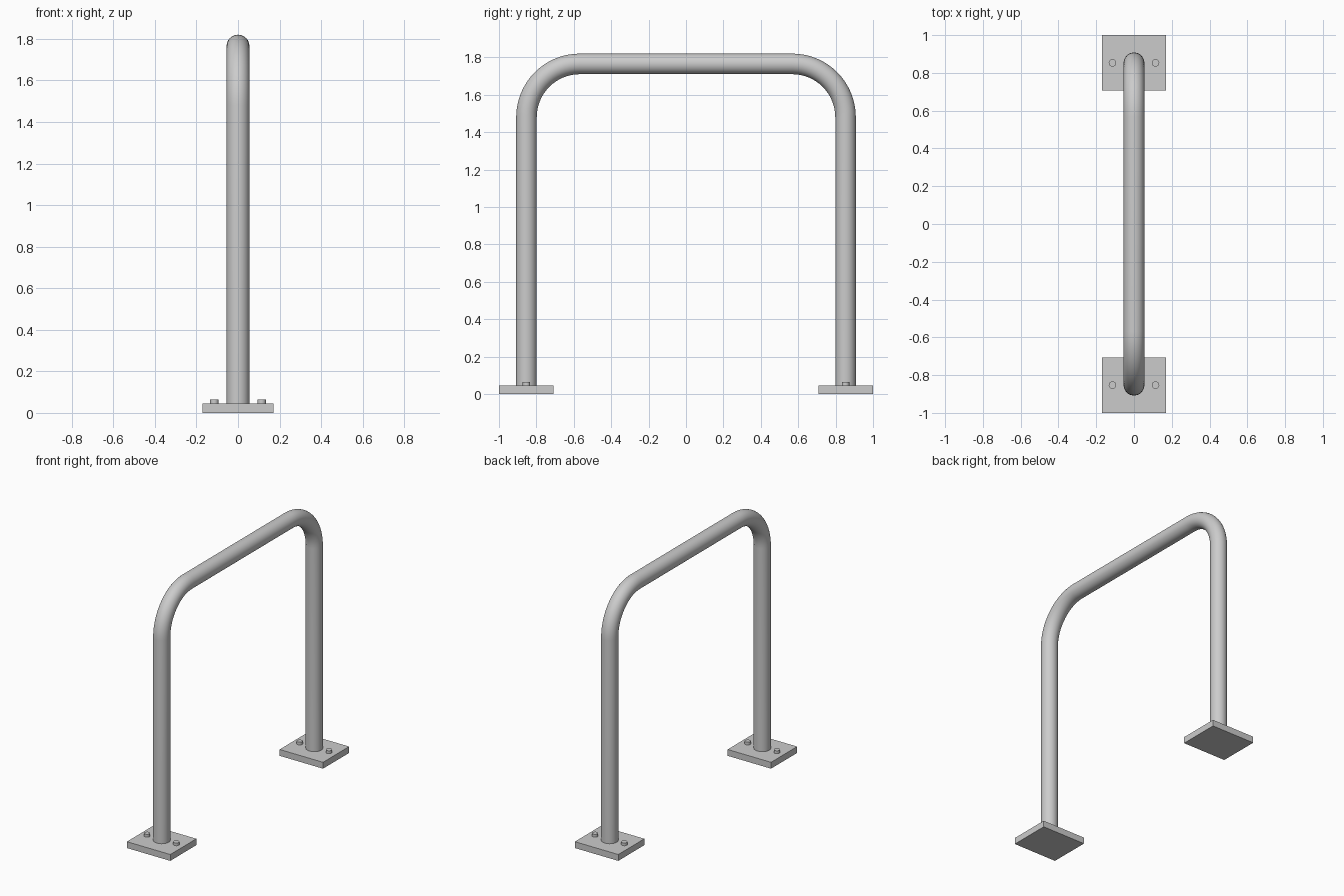
import bpy, bmesh
from math import sin, cos, pi, radians
from mathutils import Vector

if "Cube" in bpy.data.objects:
    bpy.data.objects.remove(bpy.data.objects["Cube"])

LEG_Y, AXIS_Z, BEND, TUBE_R = 0.853, 1.765, 0.285, 0.055
PLATE_H = 0.045


def finish(name, bm, smooth=False):
    bmesh.ops.recalc_face_normals(bm, faces=bm.faces)
    mesh = bpy.data.meshes.new(name)
    bm.to_mesh(mesh)
    bm.free()
    obj = bpy.data.objects.new(name, mesh)
    bpy.context.collection.objects.link(obj)
    if smooth:
        bpy.ops.object.select_all(action='DESELECT')
        obj.select_set(True)
        bpy.context.view_layer.objects.active = obj
        bpy.ops.object.shade_smooth_by_angle(angle=radians(35))
    return obj


# Bent tube: rings swept along an upside-down U path
def hoop(sides=32, steps=16):
    half = [(LEG_Y, PLATE_H, 0.0)]      # y, z, angle of the ring's outward axis
    for i in range(steps + 1):
        a = pi / 2 * i / steps
        half.append((LEG_Y - BEND + BEND * cos(a), AXIS_Z - BEND + BEND * sin(a), a))
    path = half + [(-y, z, pi - a) for y, z, a in reversed(half)]
    bm = bmesh.new()
    rings = []
    for y, z, a in path:
        out = Vector((0, cos(a), sin(a)))
        rings.append([bm.verts.new(Vector((0, y, z)) + TUBE_R * (
            Vector((cos(t), 0, 0)) + out * sin(t)))
            for t in (2 * pi * k / sides for k in range(sides))])
    for r, s in zip(rings, rings[1:]):
        for k in range(sides):
            n = (k + 1) % sides
            bm.faces.new((r[k], r[n], s[n], s[k]))
    bm.faces.new(rings[0])
    bm.faces.new(rings[-1])
    return finish("hoop_tube", bm, True)


# Flat base plate
def plate(name, y):
    bm = bmesh.new()
    bmesh.ops.create_cube(bm, size=1)
    bmesh.ops.scale(bm, vec=(0.34, 0.292, PLATE_H), verts=bm.verts)
    bmesh.ops.translate(bm, vec=(0, y, PLATE_H / 2), verts=bm.verts)
    return finish(name, bm)


# Bolt head standing on the plate
def bolt(name, x, y):
    bm = bmesh.new()
    bmesh.ops.create_cone(bm, cap_ends=True, segments=16, radius1=0.02,
                          radius2=0.02, depth=0.02)
    bmesh.ops.translate(bm, vec=(x, y, PLATE_H + 0.01), verts=bm.verts)
    return finish(name, bm, True)


hoop()
for side, sy in (("front", -1), ("back", 1)):
    plate(f"{side}_base_plate", sy * 0.854)
    for hand, sx in (("left", -1), ("right", 1)):
        bolt(f"{side}_{hand}_bolt", sx * 0.114, sy * LEG_Y)
